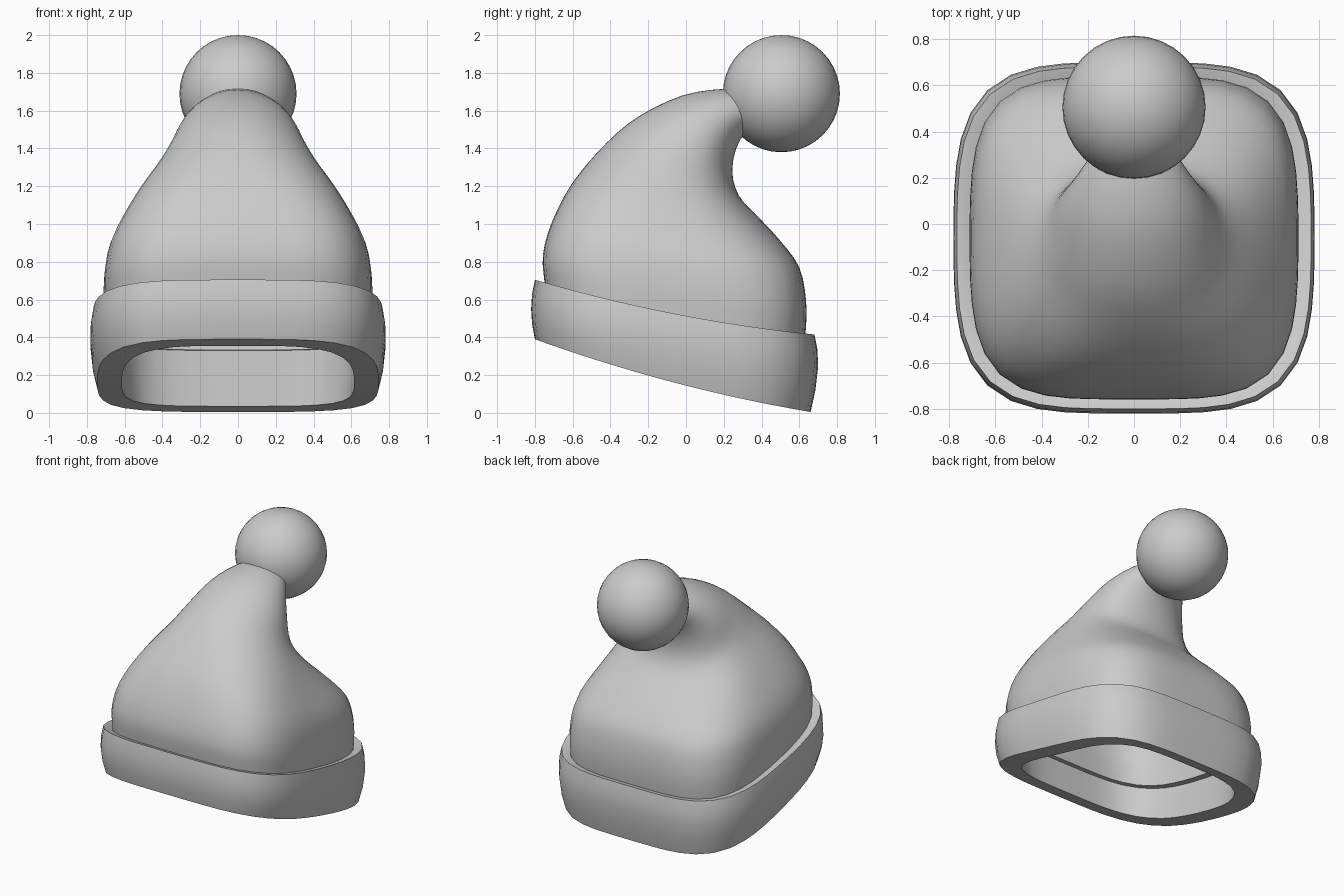
import bpy, bmesh, math
from mathutils import Vector

if "Cube" in bpy.data.objects:
    bpy.data.objects.remove(bpy.data.objects["Cube"])

SEG = 48


def ring(fy, fz, by, bz, hw, n, sag=0.0):
    """Rounded-square ring tilted from its front point to its back point."""
    pts = []
    for i in range(SEG):
        a = 2 * math.pi * i / SEG
        c, s = math.cos(a), math.sin(a)
        r = (abs(c) ** n + abs(s) ** n) ** (-1 / n)
        u, v = r * c, r * s
        y = (fy + by) / 2 + v * (by - fy) / 2
        z = (fz + bz) / 2 + v * (bz - fz) / 2 - sag * (1 - v * v)
        taper = 1 - .05 * v * v * min(1, max(0, n - 2))
        pts.append(Vector((u * hw * taper, y, z)))
    return pts


def refine(rows, steps=3):
    """Catmull-Rom interpolation of ring parameters."""
    out = []
    for i in range(len(rows) - 1):
        p0, p1 = rows[max(i - 1, 0)], rows[i]
        p2, p3 = rows[i + 1], rows[min(i + 2, len(rows) - 1)]
        for k in range(steps):
            t = k / steps
            out.append([0.5 * (2 * b + (c - a) * t + (2 * a - 5 * b + 4 * c - d) * t * t
                               + (3 * b - a - 3 * c + d) * t ** 3)
                        for a, b, c, d in zip(p0, p1, p2, p3)])
    return out + [rows[-1]]


def loft(name, rings, closed, angle):
    bm = bmesh.new()
    loops = [[bm.verts.new(p) for p in r] for r in rings]
    pairs = list(zip(loops, loops[1:]))
    if closed:
        pairs.append((loops[-1], loops[0]))
    else:
        bm.faces.new(loops[0])
        bm.faces.new(loops[-1])
    for a, b in pairs:
        for i in range(SEG):
            j = (i + 1) % SEG
            bm.faces.new((a[i], a[j], b[j], b[i]))
    bmesh.ops.recalc_face_normals(bm, faces=bm.faces)
    me = bpy.data.meshes.new(name)
    bm.to_mesh(me)
    bm.free()
    ob = bpy.data.objects.new(name, me)
    bpy.context.collection.objects.link(ob)
    smooth(ob, angle)


def smooth(ob, angle):
    bpy.ops.object.select_all(action='DESELECT')
    ob.select_set(True)
    bpy.context.view_layer.objects.active = ob
    bpy.ops.object.shade_smooth_by_angle(angle=math.radians(angle))


# Cap: front y, front z, back y, back z, half width, squareness
cap = [
    (-.735, .59, .62, .32, .70, 4.2),
    (-.75, .70, .635, .45, .708, 4.2),
    (-.757, .84, .635, .60, .71, 4.1),
    (-.71, 1.01, .60, .77, .68, 3.8),
    (-.60, 1.22, .50, .91, .58, 3.2),
    (-.42, 1.43, .38, 1.04, .455, 2.3),
    (-.25, 1.57, .28, 1.15, .375, 2.1),
    (-.02, 1.68, .245, 1.29, .31, 2.0),
    (.20, 1.715, .29, 1.45, .22, 2.0),
    (.38, 1.70, .42, 1.56, .12, 2.0),
]
# Inner lining follows the cap, inset towards its middle
lining = []
for i, (fy, fz, by, bz, hw, n) in enumerate(cap[:8]):
    t = 0.095 - 0.005 * i
    f, b = Vector((fy, fz)), Vector((by, bz))
    d = (b - f).normalized() * t
    f, b = f + d, b - d * .7
    lining.append((f.x, f.y, b.x, b.y, hw - t, n))
rows = refine(cap)[::-1] + refine(lining)
loft("cap", [ring(*r, .03 * max(0, min(1, (r[4] - .5) / .2))) for r in rows],
     False, 50)

# Folded brim: closed band cross-section
brim = [
    (-.80, .39, .66, .005, .745),
    (-.815, .47, .685, .12, .77),
    (-.82, .55, .70, .25, .782),
    (-.815, .63, .695, .34, .78),
    (-.80, .705, .68, .415, .767),
    (-.755, .69, .635, .405, .715),
    (-.69, .64, .57, .38, .65),
    (-.675, .355, .555, .035, .615),
]
loft("brim", [ring(*r, 4.0, .035) for r in brim], True, 35)

# Pompom
bpy.ops.mesh.primitive_uv_sphere_add(segments=32, ring_count=20, radius=.31,
                                     location=(0, .505, 1.69))
pompom = bpy.context.object
pompom.name = "pompom"
smooth(pompom, 60)
